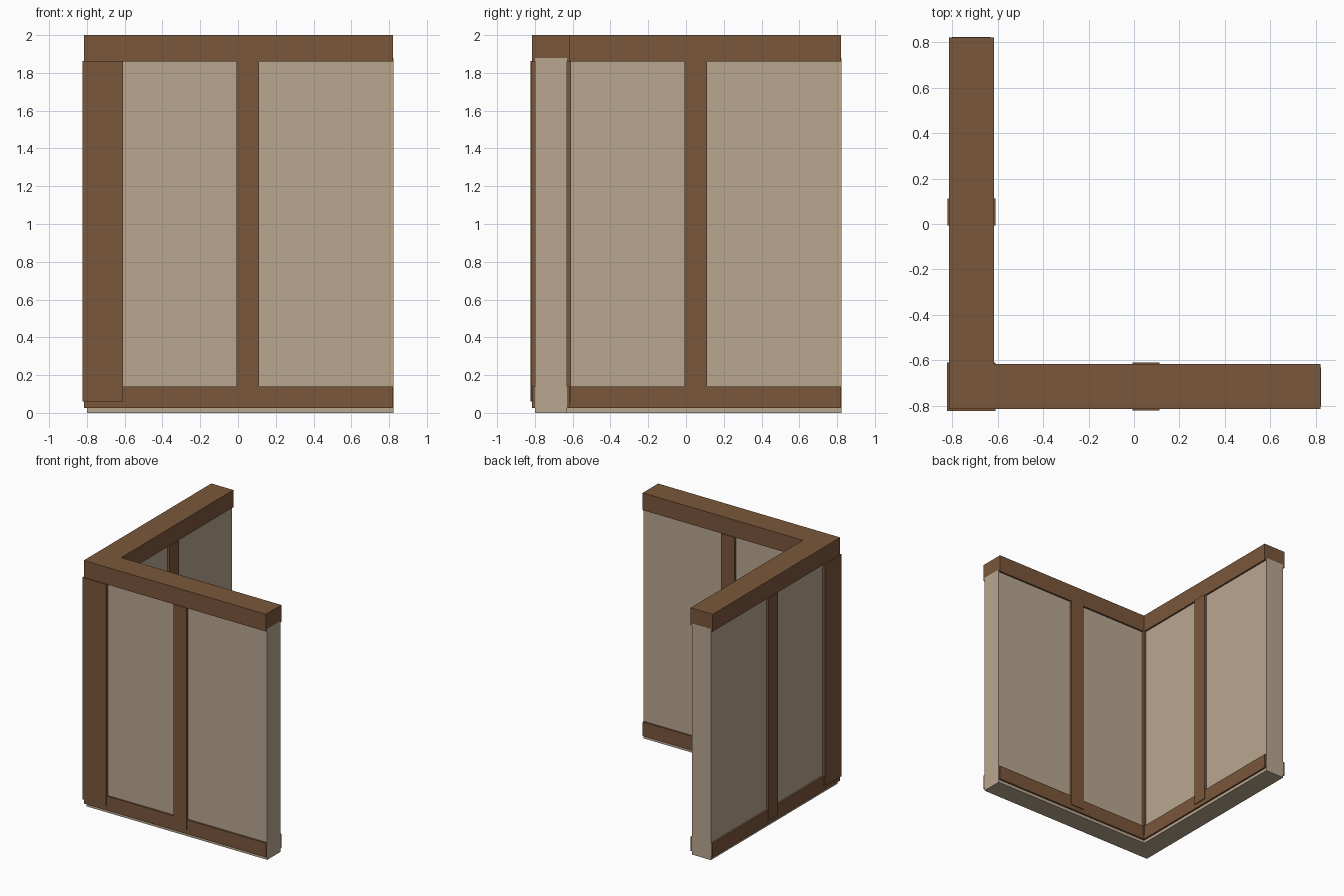
import bpy, bmesh

if "Cube" in bpy.data.objects:
    bpy.data.objects.remove(bpy.data.objects["Cube"])


def material(name, color):
    m = bpy.data.materials.new(name)
    m.diffuse_color = (*color, 1)
    m.use_nodes = True
    m.node_tree.nodes["Principled BSDF"].inputs["Base Color"].default_value = m.diffuse_color
    return m


wood = material("brown_wood", (0.195, 0.095, 0.044))
plaster = material("beige_plaster", (0.485, 0.39, 0.28))


def prism(name, outline, z0, z1, mat):
    """Extrude a flat outline from z0 to z1."""
    bm = bmesh.new()
    base = bm.faces.new([bm.verts.new((x, y, z0)) for x, y in outline])
    ext = bmesh.ops.extrude_face_region(bm, geom=[base])
    top = [v for v in ext["geom"] if isinstance(v, bmesh.types.BMVert)]
    bmesh.ops.translate(bm, verts=top, vec=(0, 0, z1 - z0))
    bmesh.ops.recalc_face_normals(bm, faces=bm.faces)
    mesh = bpy.data.meshes.new(name)
    bm.to_mesh(mesh)
    bm.free()
    mesh.materials.append(mat)
    obj = bpy.data.objects.new(name, mesh)
    bpy.context.collection.objects.link(obj)
    return obj


def corner(outer, inner, end):
    """L-shaped outline with both legs equal."""
    return [(outer, outer), (end, outer), (end, inner),
            (inner, inner), (inner, end), (outer, end)]


def rect(x0, x1, y0, y1):
    return [(x0, y0), (x1, y0), (x1, y1), (x0, y1)]


# Wall core and the horizontal beams wrapped around it
prism("wall_panels", corner(-0.80, -0.631, 0.823), 0.0, 1.88, plaster)
prism("top_beam", corner(-0.815, -0.617, 0.821), 1.86, 2.0, wood)
prism("bottom_beam", corner(-0.815, -0.617, 0.821), 0.025, 0.14, wood)

# Upright posts, slightly proud of the beams
a, b = -0.823, -0.61
m0, m1 = -0.007, 0.112
prism("corner_post", rect(a, b, a, b), 0.06, 1.862, wood)
prism("front_middle_post", rect(m0, m1, a + 0.002, b), 0.06, 1.862, wood)
prism("side_middle_post", rect(a + 0.002, b, m0, m1), 0.06, 1.862, wood)
